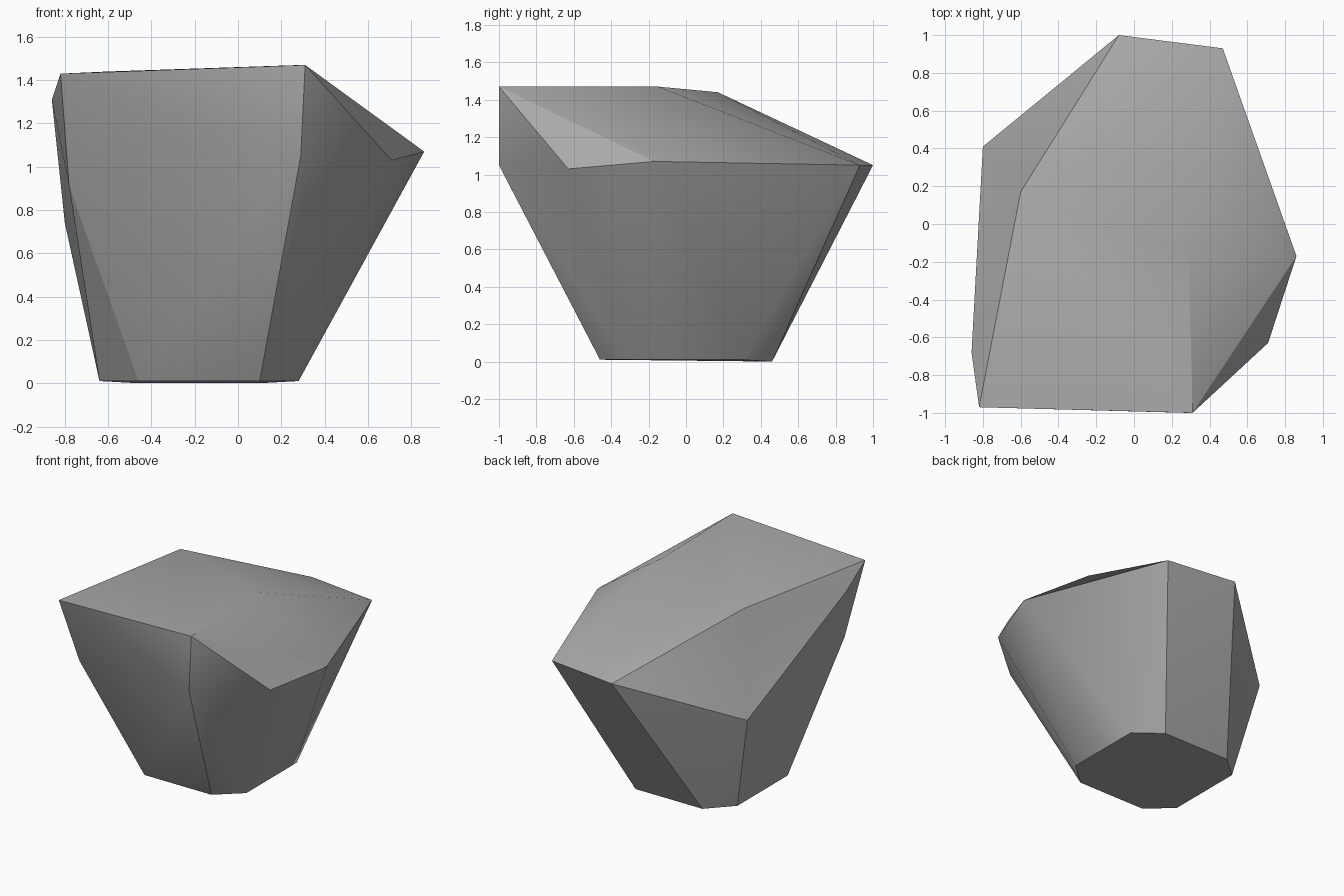
import bpy
import bmesh
import math

cube = bpy.data.objects.get("Cube")
if cube:
    bpy.data.objects.remove(cube, do_unlink=True)

# Single stone grey
stone = bpy.data.materials.new("stone_grey")
stone.use_nodes = True
colour = (0.4, 0.4, 0.4, 1.0)
stone.diffuse_color = colour
shader = stone.node_tree.nodes["Principled BSDF"]
shader.inputs["Base Color"].default_value = colour
shader.inputs["Roughness"].default_value = 0.9

# Corners of the sloping top and the overhanging rim
crown = [(0.31, -1.0, 1.47), (-0.82, -0.97, 1.43), (-0.6, 0.17, 1.44), (0.29, -0.15, 1.47)]
rim = [(-0.08, 1.0, 1.05), (0.47, 0.93, 1.05), (0.86, -0.17, 1.07), (0.71, -0.63, 1.03),
       (0.29, -1.0, 1.05), (-0.78, -0.78, 0.91), (-0.86, -0.68, 1.31), (-0.8, 0.41, 0.74)]

# Narrow eight-sided foot, mirrored about its own centre
foot = []
for sx in (-1, 1):
    for sy in (-1, 1):
        z = 0.01 if sy < 0 else 0.0
        foot += [(-0.18 + sx * 0.46, sy * 0.3, 0.01), (-0.18 + sx * 0.28, sy * 0.46, z)]

# Chipped boulder wrapped around the corners
bm = bmesh.new()
for corner in crown + rim + foot:
    bm.verts.new(corner)
bmesh.ops.convex_hull(bm, input=bm.verts[:])
bmesh.ops.dissolve_limit(bm, angle_limit=math.radians(2), verts=bm.verts[:], edges=bm.edges[:])
bmesh.ops.recalc_face_normals(bm, faces=bm.faces[:])
mesh = bpy.data.meshes.new("boulder")
bm.to_mesh(mesh)
bm.free()
mesh.materials.append(stone)
boulder = bpy.data.objects.new("boulder", mesh)
bpy.context.collection.objects.link(boulder)

# Soft facets with crisp ridges
bpy.ops.object.select_all(action="DESELECT")
boulder.select_set(True)
bpy.context.view_layer.objects.active = boulder
bpy.ops.object.shade_smooth_by_angle(angle=math.radians(30))
